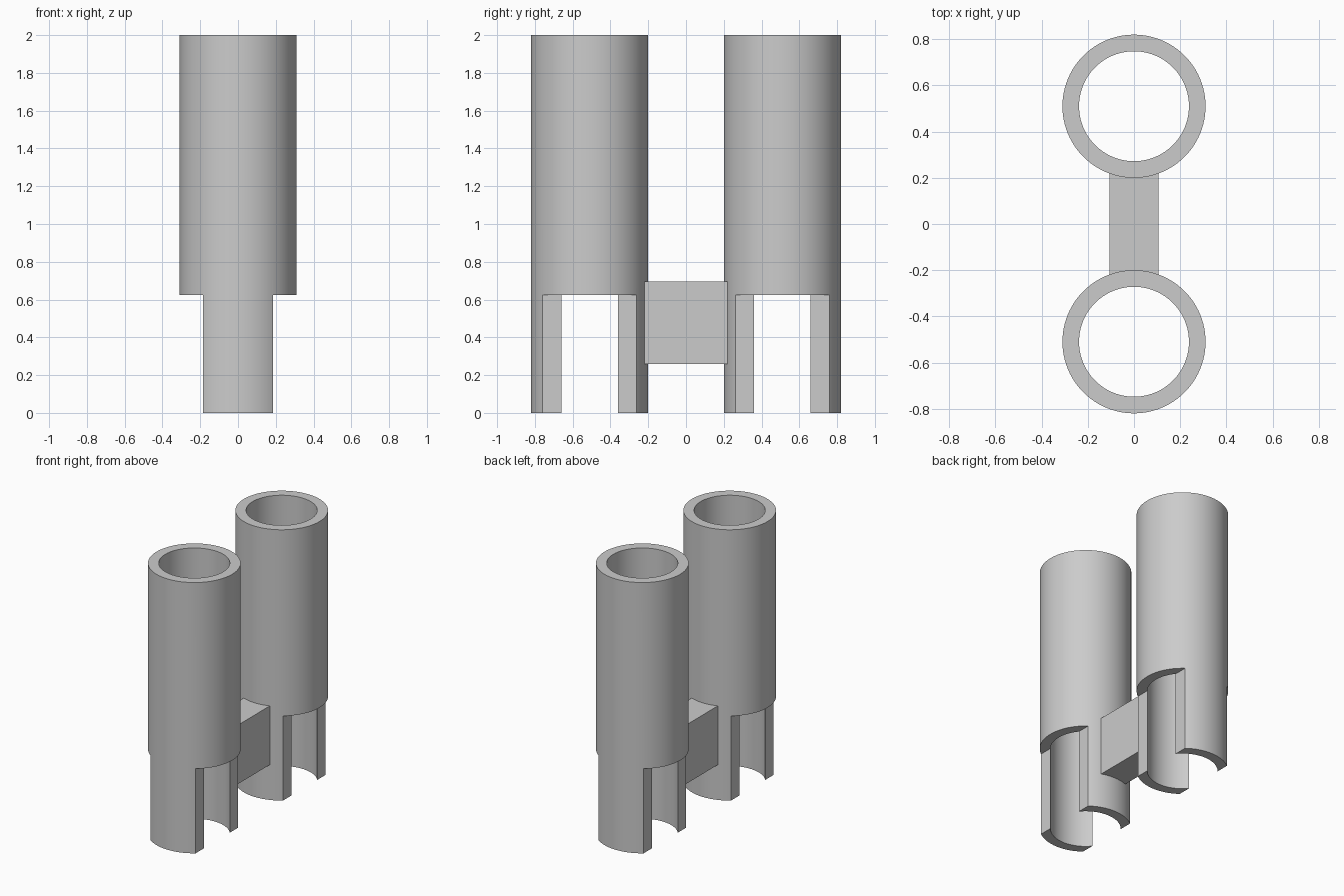
import bpy
import bmesh
import math
from mathutils import Matrix

OUTER, INNER = 0.31, 0.238      # tube radii
SPACING = 0.51                  # tube axis distance from the middle
HEIGHT, SLOT_TOP = 2.0, 0.625
LEG_HALF = 0.185                # half width of the legs
SEGMENTS = 96

cube = bpy.data.objects.get("Cube")
if cube:
    bpy.data.objects.remove(cube, do_unlink=True)

grey = bpy.data.materials.new("light grey")
grey.use_nodes = True
colour = (0.6, 0.6, 0.6, 1)
grey.diffuse_color = colour
grey.node_tree.nodes["Principled BSDF"].inputs["Base Color"].default_value = colour


def finish(name, bm):
    bmesh.ops.recalc_face_normals(bm, faces=bm.faces)
    mesh = bpy.data.meshes.new(name)
    bm.to_mesh(mesh)
    bm.free()
    mesh.materials.append(grey)
    obj = bpy.data.objects.new(name, mesh)
    bpy.context.collection.objects.link(obj)
    return obj


def add_box(bm, x, y, z):
    size = [b - a for a, b in (x, y, z)]
    middle = [(a + b) / 2 for a, b in (x, y, z)]
    bmesh.ops.create_cube(bm, size=1, matrix=Matrix.Translation(middle) @ Matrix.Diagonal((*size, 1)))


def tube(name, y):
    # Closed wall profile spun around the tube axis
    bm = bmesh.new()
    profile = [(INNER, 0), (OUTER, 0), (OUTER, HEIGHT), (INNER, HEIGHT)]
    verts = [bm.verts.new((r, y, z)) for r, z in profile]
    edges = [bm.edges.new((verts[i - 1], verts[i])) for i in range(4)]
    bmesh.ops.spin(bm, geom=verts + edges, cent=(0, y, 0), axis=(0, 0, 1),
                   angle=math.tau, steps=SEGMENTS, use_merge=True)
    bmesh.ops.remove_doubles(bm, verts=bm.verts, dist=0.0001)
    obj = finish(name, bm)

    # Cut both sides away below the slot top, leaving a front and a back leg
    bm = bmesh.new()
    for side in (-1, 1):
        add_box(bm, sorted((side * LEG_HALF, side * 0.5)), (y - 0.4, y + 0.4), (-0.2, SLOT_TOP))
    cutter = finish("slot_cutter", bm)
    cutter.hide_render = True
    cut = obj.modifiers.new("slots", "BOOLEAN")
    cut.operation = "DIFFERENCE"
    cut.solver = "EXACT"
    cut.object = cutter

    bpy.ops.object.select_all(action="DESELECT")
    obj.select_set(True)
    bpy.context.view_layer.objects.active = obj
    bpy.ops.object.modifier_apply(modifier=cut.name)
    bpy.data.objects.remove(cutter, do_unlink=True)
    bpy.ops.object.shade_smooth_by_angle(angle=math.radians(30))


tube("front_tube", -SPACING)
tube("back_tube", SPACING)

# Block joining the two inner legs
bm = bmesh.new()
add_box(bm, (-0.107, 0.107), (-0.22, 0.22), (0.26, 0.695))
finish("connecting_block", bm)
